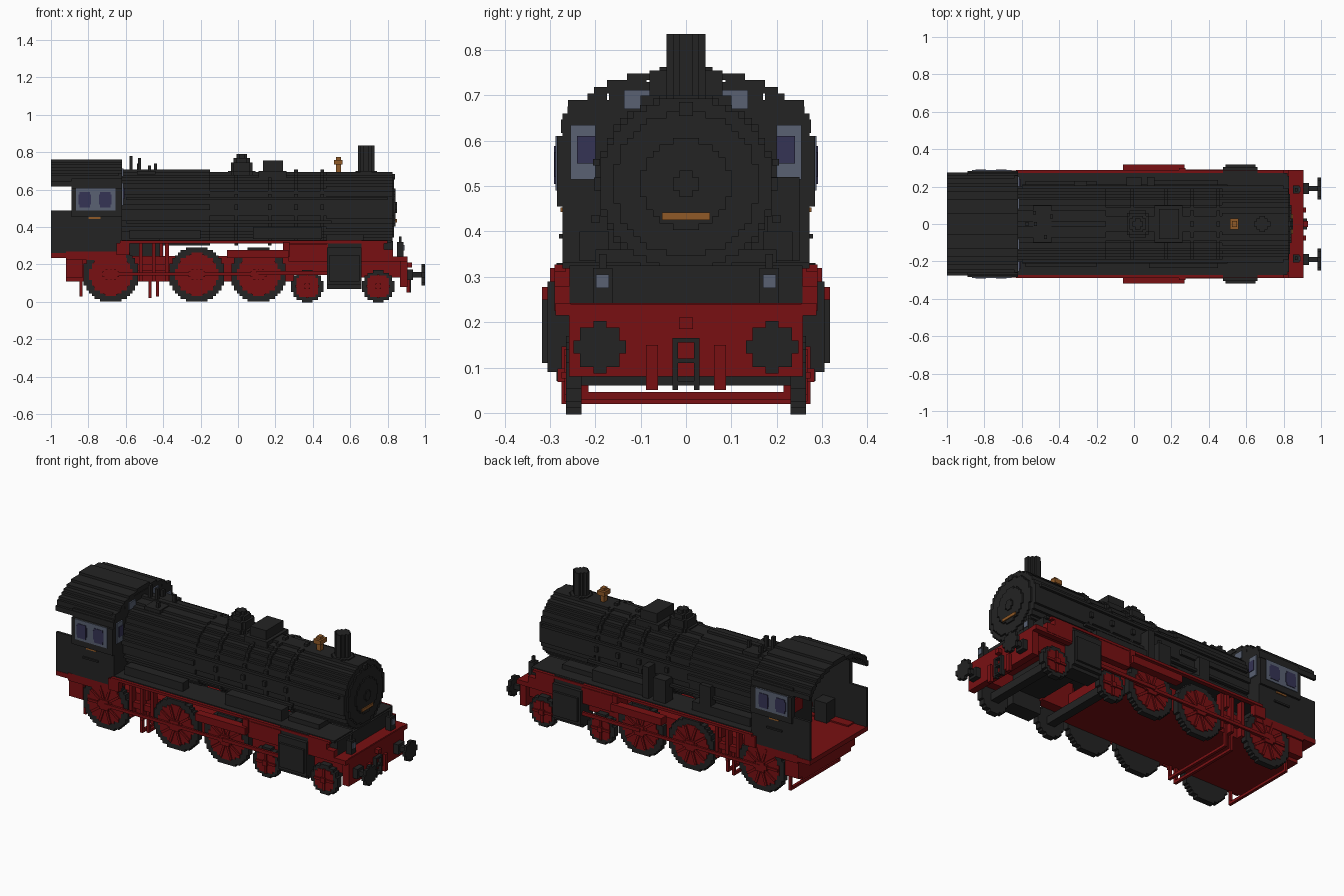
import bpy, bmesh, math
from mathutils import Matrix

cube = bpy.data.objects.get("Cube")
if cube:
    bpy.data.objects.remove(cube, do_unlink=True)

STEP = .0145  # block size of the stepped outlines


def material(name, color):
    m = bpy.data.materials.new(name)
    m.use_nodes = True
    m.diffuse_color = (*color, 1)
    m.node_tree.nodes["Principled BSDF"].inputs["Base Color"].default_value = (*color, 1)
    return m


BLACK = material("boiler black", (.017, .017, .017))
RED = material("chassis red", (.19, .005, .006))
GLASS = material("window grey", (.1, .12, .17))
PANE = material("pane blue", (.035, .033, .09))
BRASS = material("brass", (.28, .1, .02))


def finish(name, bm, mat):
    bmesh.ops.recalc_face_normals(bm, faces=bm.faces)
    mesh = bpy.data.meshes.new(name)
    bm.to_mesh(mesh)
    bm.free()
    mesh.materials.append(mat)
    obj = bpy.data.objects.new(name, mesh)
    bpy.context.collection.objects.link(obj)
    return obj


def box(name, mat, xs, ys, zs, turn=None):
    """Box between pairs of limits, optionally transformed."""
    bm = bmesh.new()
    bmesh.ops.create_cube(bm, size=1)
    for v in bm.verts:
        v.co = [sum(r) / 2 + c * (r[1] - r[0]) for r, c in zip((xs, ys, zs), v.co)]
    if turn:
        bm.transform(turn)
    return finish(name, bm, mat)


def pair(name, mat, xs, ys, zs):
    """The same box on the left and the right."""
    box(name + "_left", mat, xs, ys, zs)
    box(name + "_right", mat, xs, (-ys[1], -ys[0]), zs)


def stepped(name, mat, axis, center, half, limits, span):
    """Extrude a blocky outline; limits(u) gives its low and high edge."""
    n = max(1, round(half / STEP))
    upper, lower = [], []
    for i in range(-n, n):
        u0, u1 = i * STEP, (i + 1) * STEP
        lo, hi = [round(e / STEP) * STEP for e in limits(abs(u0 + u1) / 2)]
        upper += [(u0, hi), (u1, hi)]
        lower += [(u0, lo), (u1, lo)]
    place = {"x": lambda u, w, a: (a, u, w), "y": lambda u, w, a: (u, a, w),
             "z": lambda u, w, a: (u, w, a)}[axis]
    bm = bmesh.new()
    outline = [place(center[0] + u, center[1] + w, span[0]) for u, w in upper + lower[::-1]]
    face = bm.faces.new([bm.verts.new(p) for p in outline])
    grown = bmesh.ops.extrude_face_region(bm, geom=[face])["geom"]
    move = place(0, 0, span[1] - span[0])
    bmesh.ops.translate(bm, vec=move, verts=[g for g in grown if isinstance(g, bmesh.types.BMVert)])
    bmesh.ops.remove_doubles(bm, verts=bm.verts, dist=.0001)
    return finish(name, bm, mat)


def disc(name, mat, axis, center, radius, span):
    def limits(u):
        h = max(math.sqrt(max(radius ** 2 - u ** 2, 0)), STEP)
        return -h, h
    return stepped(name, mat, axis, center, radius, limits, span)


# Boiler, bands, smokebox and its door
BOILER = (0, .505)
disc("boiler", BLACK, "x", BOILER, .186, (-.63, .82))
disc("firebox", BLACK, "x", BOILER, .196, (-.63, -.15))
disc("smokebox", BLACK, "x", BOILER, .19, (.47, .825))
for x in (-.02, .16, .3, .44):
    disc("boiler_band", BLACK, "x", BOILER, .196, (x, x + .02))
disc("smokebox_door", BLACK, "x", BOILER, .16, (.82, .835))
disc("door_dish", BLACK, "x", BOILER, .1, (.835, .843))
disc("door_handle", BLACK, "x", BOILER, .03, (.843, .85))
box("door_plate", BRASS, (.84, .849), (-.053, .053), (.425, .442))
box("door_lamp", BLACK, (.82, .84), (-.015, .015), (.655, .685))
pair("handrail", BLACK, (-.6, .8), (.19, .205), (.545, .56))
pair("side_pipe", BLACK, (-.6, .5), (.19, .21), (.42, .435))

# Fittings on top of the boiler
disc("chimney", BLACK, "z", (.685, 0), .04, (.66, .835))
disc("chimney_base", BLACK, "z", (.685, 0), .06, (.66, .7))
for radius, top in ((.075, .7), (.065, .745), (.05, .77), (.03, .79)):
    disc("steam_dome", BLACK, "z", (.02, 0), radius, (.65, top))
box("sand_box", BLACK, (.135, .24), (-.08, .08), (.64, .755))
box("sand_box_skirt", BLACK, (.11, .26), (-.1, .1), (.64, .7))
box("bell_post", BRASS, (.525, .55), (-.015, .015), (.68, .775))
box("bell", BRASS, (.513, .56), (-.03, .03), (.735, .76))
for x, y, top in ((-.58, 0, .78), (-.54, .06, .74), (-.535, 0, .77), (-.48, -.07, .73), (-.45, .04, .74)):
    box("whistle_pipe", BLACK, (x, x + .016), (y - .01, y + .01), (.65, top))
box("valve_bar", BLACK, (-.54, -.44), (-.1, .1), (.68, .7))

# Running boards with equipment
pair("running_board", BLACK, (-.63, .82), (.1, .272), (.318, .332))
pair("board_edge", RED, (-.63, .8), (.265, .29), (.312, .327))
pair("air_tank", BLACK, (.08, .45), (.17, .235), (.335, .4))
pair("feed_box", BLACK, (-.58, -.2), (.17, .23), (.335, .385))
box("pump", BLACK, (-.04, .04), (.18, .25), (.335, .47))
box("pump_cylinder", BLACK, (.07, .11), (.18, .25), (.335, .52))
box("feed_pump", BLACK, (-.32, -.25), (.18, .23), (.335, .5))

# Cab
pair("cab_side", BLACK, (-.89, -.62), (.255, .272), (.27, .66))
box("cab_front", BLACK, (-.64, -.62), (-.26, .26), (.27, .69))
box("cab_front_top", BLACK, (-.64, -.62), (-.17, .17), (.68, .73))
pair("window_frame", BLACK, (-.89, -.62), (.27, .284), (.455, .61))
pair("side_window", GLASS, (-.865, -.655), (.28, .288), (.49, .61))
for x in (-.82, -.71):
    pair("side_pane", PANE, (x - .028, x + .028), (.285, .291), (.505, .588))
    pair("side_pane_middle", PANE, (x - .034, x + .034), (.285, .29), (.52, .575))
pair("side_plate", BRASS, (-.8, -.735), (.27, .277), (.443, .453))
pair("door_rail", BLACK, (-.82, -.72), (.27, .28), (.385, .395))
pair("front_window", GLASS, (-.622, -.612), (.2, .255), (.515, .635))
pair("front_pane", PANE, (-.614, -.608), (.2, .24), (.55, .61))
pair("upper_window", GLASS, (-.622, -.612), (.08, .137), (.67, .712))
pair("rear_panel", BLACK, (-1, -.89), (.255, .27), (.26, .49))
box("cab_floor", RED, (-1, -.62), (-.272, .272), (.235, .262))
box("backhead", BLACK, (-.72, -.63), (-.15, .15), (.262, .62))
box("fire_door", RED, (-.73, -.72), (-.05, .05), (.38, .46))
pair("cab_seat", BLACK, (-.8, -.72), (.17, .25), (.26, .38))


def roof_height(u):
    return .155 * math.sqrt(max(1 - (u / .283) ** 2, .06))


stepped("cab_roof", BLACK, "x", (0, .603), .276,
        lambda u: (roof_height(u + STEP) - .02, roof_height(u)), (-1, -.62))

# Chassis and front end
box("main_frame", RED, (-.92, .3), (-.225, .225), (.11, .245))
pair("cab_sill", RED, (-.92, -.6), (.2, .272), (.225, .27))
pair("sill_ramp", RED, (-.65, -.58), (.25, .285), (.25, .315))
box("boiler_support", BLACK, (-.62, -.42), (-.15, .15), (.24, .36))
pair("frame_bracket", RED, (-.42, -.4), (.2, .27), (.24, .32))
pair("motion_bracket", RED, (-.06, .27), (.27, .318), (.235, .278))
pair("bracket_arm", RED, (.24, .275), (.2, .3), (.24, .32))
pair("bogie_cover", RED, (.27, .48), (.17, .228), (.15, .318))
pair("guide_bar", RED, (.27, .48), (.25, .29), (.215, .31))
box("saddle", BLACK, (.47, .67), (-.2, .2), (.16, .36))
pair("front_frame", RED, (.66, .87), (.18, .228), (.13, .24))
box("front_deck", BLACK, (.66, .83), (-.257, .257), (.24, .325))
box("front_apron", RED, (.66, .9), (-.257, .257), (.225, .242))
pair("deck_cheek", RED, (.66, .78), (.255, .29), (.225, .325))
pair("deck_cheek_step", RED, (.78, .83), (.255, .29), (.225, .28))
pair("deck_side", RED, (.66, .905), (.255, .288), (.215, .242))
box("buffer_beam", RED, (.865, .905), (-.258, .258), (.08, .24))

# Cylinders
pair("cylinder_block", BLACK, (.475, .66), (.19, .285), (.07, .33))
pair("cylinder_middle", BLACK, (.475, .66), (.28, .305), (.09, .29))
pair("cylinder_jacket", BLACK, (.49, .65), (.3, .318), (.11, .25))
pair("piston_rod", RED, (.1, .48), (.278, .292), (.145, .165))

# Buffers, lamps and couplings
for side in (-1, 1):
    center = (side * .19, .145)
    disc("buffer_plate", BLACK, "x", center, .054, (.982, 1))
    disc("buffer_stem", BLACK, "x", center, .02, (.93, .985))
    disc("buffer_base", BLACK, "x", center, .036, (.9, .935))
pair("lamp_body", BLACK, (.85, .885), (.162, .205), (.24, .32))
pair("lamp_top", BLACK, (.86, .875), (.175, .192), (.31, .35))
pair("lamp_glass", GLASS, (.88, .889), (.17, .198), (.275, .305))
pair("brake_hose", RED, (.9, .92), (.062, .088), (.05, .15))
pair("coupling_link", BLACK, (.9, .925), (.018, .03), (.05, .165))
for z in (.06, .11, .155):
    box("coupling_rung", BLACK, (.9, .925), (-.03, .03), (z, z + .01))
box("coupling_hook", RED, (.9, .93), (-.015, .015), (.185, .21))


def wheel(x, radius, side, spokes):
    """Dark tyre, red centre and raised spokes."""
    def span(a, b):
        return tuple(sorted((side * a, side * b)))
    center = (x, radius)
    disc("wheel_tyre", BLACK, "y", center, radius, span(.23, .265))
    disc("wheel_centre", RED, "y", center, radius * .77, span(.26, .268))
    disc("wheel_hub", RED, "y", center, radius * .25, span(.265, .283))
    for i in range(spokes):
        turn = Matrix.Translation((x, 0, radius)) @ Matrix.Rotation(math.pi * i / spokes, 4, "Y")
        reach = radius * .76
        box("wheel_spoke", RED, (-reach, reach), span(.265, .275), (-.007, .007), turn)


# Wheels and axles
for side in (-1, 1):
    for x in (-.68, -.22, .11):
        wheel(x, .147, side, 5)
    for x in (.37, .75):
        wheel(x, .083, side, 2)
for x in (.37, .75):
    box("bogie_axle", BLACK, (x - .025, x + .025), (-.24, .24), (.06, .105))
pair("coupling_rod", RED, (-.68, .11), (.274, .286), (.14, .158))

# Steps, brake hangers and cross bars beneath
pair("rear_step_block", RED, (-.92, -.83), (.22, .262), (.13, .235))
for x, low in ((-.84, .03), (-.47, .02), (-.43, .03)):
    pair("hanger", RED, (x - .008, x + .008), (.215, .23), (low, .2))
    box("cross_bar", RED, (x - .008, x + .008), (-.23, .23), (low, low + .016))
pair("brake_pipe", RED, (-.54, -.36), (.225, .25), (.165, .2))
for x in (-.52, -.45, -.38):
    pair("pipe_bracket", RED, (x - .01, x + .01), (.225, .26), (.11, .315))
